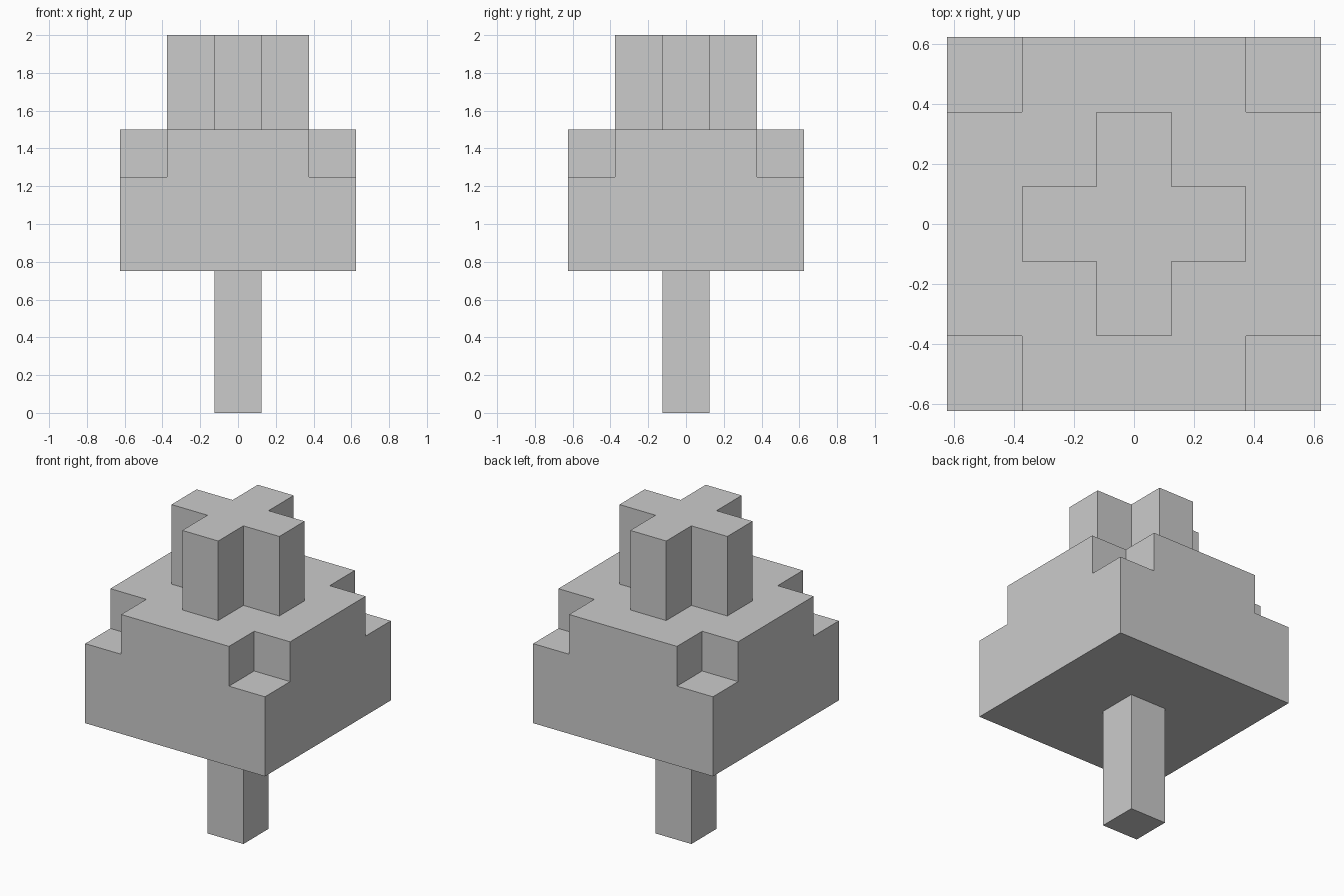
import bpy, bmesh

if "Cube" in bpy.data.objects:
    bpy.data.objects.remove(bpy.data.objects["Cube"])


def tiered_block(name, coords, base, tiers):
    """Lay a 3x3 grid of cells, then raise the chosen cells tier by tier.
    tiers: (with_corners, top height)"""
    bm = bmesh.new()
    pts = [[bm.verts.new((x, y, base)) for y in coords] for x in coords]
    cells = {}
    for i in range(3):
        for j in range(3):
            if tiers[0][0] or i == 1 or j == 1:
                face = bm.faces.new((pts[i][j], pts[i + 1][j],
                                     pts[i + 1][j + 1], pts[i][j + 1]))
                cells[face] = i == 1 or j == 1
    faces, z = list(cells), base
    for with_corners, top in tiers:
        # a plus-shaped tier leaves the four corner cells behind
        if not with_corners:
            faces = [f for f in faces
                     if min(abs(c) for c in f.calc_center_median()[:2]) < 0.01]
        geom = bmesh.ops.extrude_face_region(bm, geom=faces)["geom"]
        verts = [g for g in geom if isinstance(g, bmesh.types.BMVert)]
        bmesh.ops.translate(bm, verts=verts, vec=(0, 0, top - z))
        faces = [g for g in geom if isinstance(g, bmesh.types.BMFace)]
        z = top
    # drop unused grid points, merge coplanar cells
    bmesh.ops.delete(bm, geom=[v for v in bm.verts if not v.link_faces],
                     context='VERTS')
    bmesh.ops.dissolve_limit(bm, angle_limit=0.01, verts=bm.verts[:],
                             edges=bm.edges[:])
    bmesh.ops.recalc_face_normals(bm, faces=bm.faces[:])
    mesh = bpy.data.meshes.new(name)
    bm.to_mesh(mesh)
    bm.free()
    obj = bpy.data.objects.new(name, mesh)
    bpy.context.collection.objects.link(obj)
    return obj


# trunk
bpy.ops.mesh.primitive_cube_add(size=1, location=(0, 0, 0.375))
trunk = bpy.context.object
trunk.name = "trunk"
trunk.scale = (0.25, 0.25, 0.75)
bpy.ops.object.transform_apply(location=False, rotation=False, scale=True)

# wide leaf block with notched upper corners
tiered_block("lower_leaves", (-0.625, -0.375, 0.375, 0.625), 0.75,
             [(True, 1.25), (False, 1.5)])

# plus-shaped leaf crown
tiered_block("upper_leaves", (-0.375, -0.125, 0.125, 0.375), 1.5,
             [(False, 2.0)])
